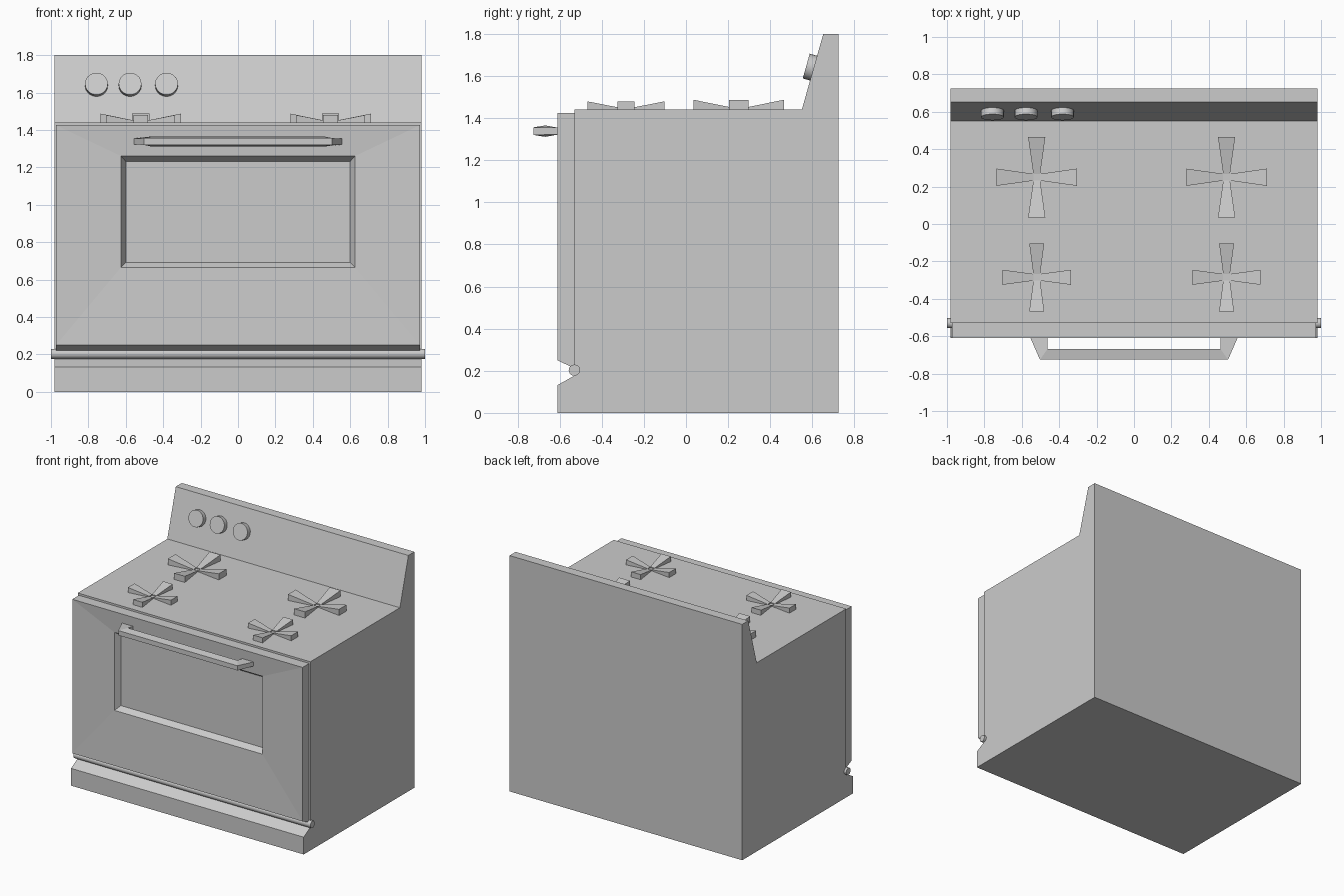
import bpy, bmesh, math
from mathutils import Vector

if "Cube" in bpy.data.objects:
    bpy.data.objects.remove(bpy.data.objects["Cube"])


def loft(name, rings):
    """Skin matching rings of points and cap both ends."""
    bm = bmesh.new()
    vs = [[bm.verts.new(p) for p in ring] for ring in rings]
    for a, b in zip(vs, vs[1:]):
        n = len(a)
        for i in range(n):
            j = (i + 1) % n
            bm.faces.new((a[i], a[j], b[j], b[i]))
    bm.faces.new(vs[0][::-1])
    bm.faces.new(vs[-1])
    bmesh.ops.recalc_face_normals(bm, faces=bm.faces)
    mesh = bpy.data.meshes.new(name)
    bm.to_mesh(mesh)
    bm.free()
    ob = bpy.data.objects.new(name, mesh)
    bpy.context.collection.objects.link(ob)
    return ob


def rect(hx, z0, z1, y):
    return [(-hx, y, z0), (hx, y, z0), (hx, y, z1), (-hx, y, z1)]


def cylinder(name, centre, axis, radius, depth, sides):
    rot = Vector(axis).to_track_quat('Z', 'Y').to_euler()
    bpy.ops.mesh.primitive_cylinder_add(vertices=sides, radius=radius, depth=depth,
                                        location=centre, rotation=rot)
    ob = bpy.context.object
    ob.name = name
    bpy.ops.object.shade_smooth_by_angle(angle=math.radians(35))
    return ob


# Stove body with sloped control panel and kick lip
profile = [(-0.61, 0), (0.725, 0), (0.725, 1.8), (0.652, 1.8), (0.55, 1.44),
           (-0.53, 1.44), (-0.53, 0.177), (-0.61, 0.132)]
loft("stove_body", [[(x, y, z) for y, z in profile] for x in (-0.982, 0.982)])

# Oven door: dished front, bevelled window recess
loft("oven_door", [
    rect(0.972, 0.21, 1.425, -0.528),
    rect(0.972, 0.25, 1.425, -0.61),
    rect(0.625, 0.665, 1.26, -0.597),
    rect(0.6, 0.692, 1.232, -0.555),
])

# Hinge rod under the door
cylinder("door_hinge_rod", (0, -0.53, 0.203), (1, 0, 0), 0.027, 2.0, 12)

# Door handle: (outer x, outer y, half height), (inner x, inner y, half height)
stations = [((0.555, -0.606, 0.016), (0.462, -0.606, 0.016)),
            ((0.503, -0.725, 0.018), (0.462, -0.668, 0.027))]
hz = 1.338
rings = []
for side, order in ((-1, stations), (1, stations[::-1])):
    for (ox, oy, oh), (ix, iy, ih) in order:
        rings.append([(side * ox, oy, hz - oh), (side * ox, oy, hz + oh),
                      (side * ix, iy, hz + ih), (side * ix, iy, hz - ih)])
loft("door_handle", rings)

# Control knobs standing square to the sloped panel
normal = Vector((0, -0.36, 0.102)).normalized()
face = Vector((0, 0.571, 1.647))
for i, x in enumerate((-0.757, -0.577, -0.382)):
    cylinder(f"control_knob_{i + 1}", face + Vector((x, 0, 0)) - normal * 0.021,
             normal, 0.061, 0.042, 20)


# Burner grates: four flared arms rising outwards
def burner(name, cx, cy, length, half, height):
    for k in range(4):
        a = k * math.pi / 2
        out = Vector((math.cos(a), math.sin(a), 0))
        across = Vector((-out.y, out.x, 0))
        arm = []
        for r, w, h in ((0.018, 0.018, 0.008), (length, half, height)):
            base = Vector((cx, cy, 1.439)) + out * r
            arm.append([base - across * w, base + across * w,
                        base + across * w + Vector((0, 0, h)),
                        base - across * w + Vector((0, 0, h))])
        loft(f"{name}_arm_{k + 1}", arm)


for side, x in (("left", -0.52), ("right", 0.495)):
    burner(f"back_{side}_burner", x, 0.25, 0.215, 0.046, 0.048)
    burner(f"front_{side}_burner", x, -0.285, 0.182, 0.04, 0.04)
